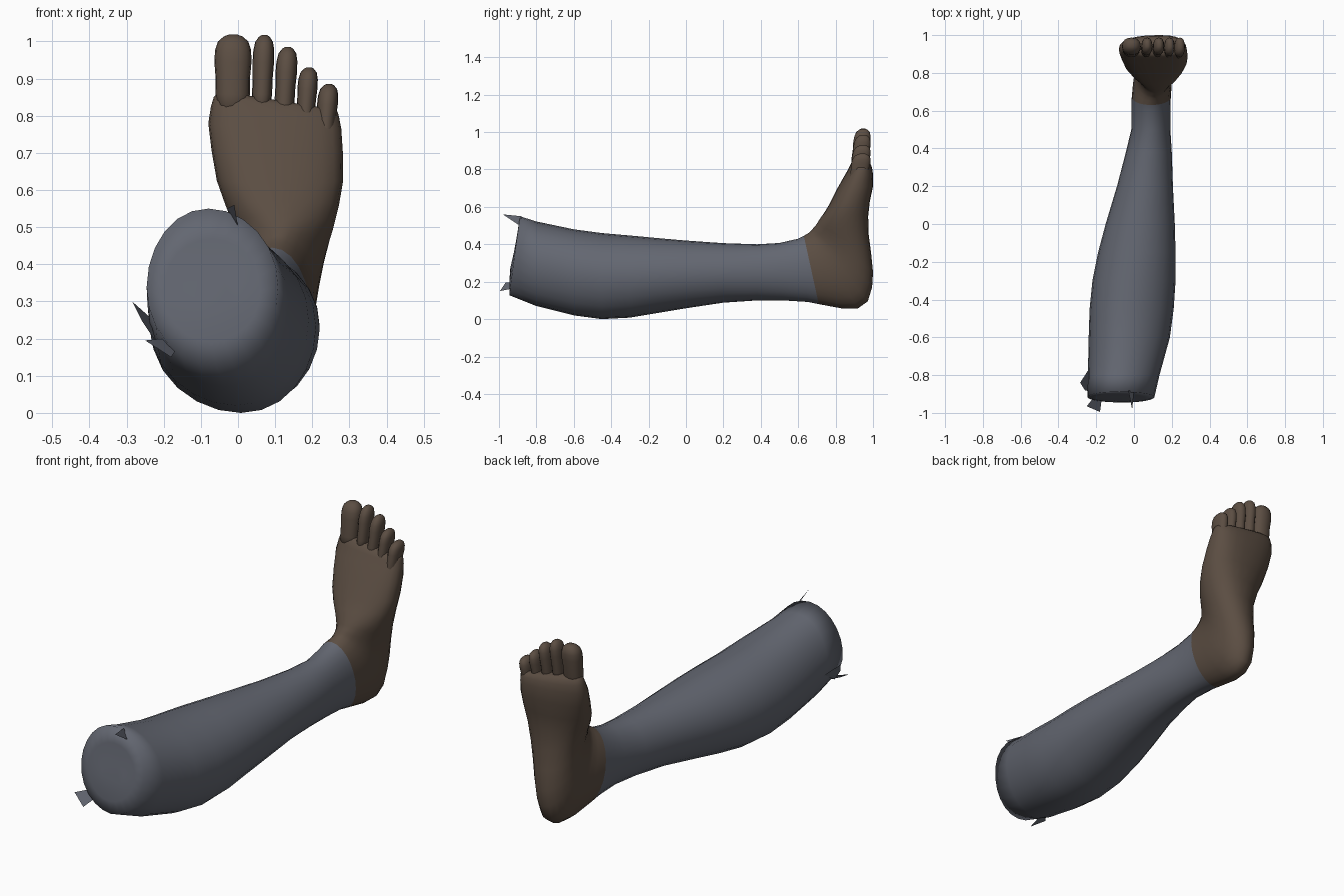
import bpy, bmesh, math


def material(name, rgb):
    m = bpy.data.materials.new(name)
    m.diffuse_color = (*rgb, 1)
    return m


CLOTH = material("cloth", (0.125, 0.135, 0.165))
SKIN = material("skin", (0.105, 0.075, 0.055))


def finish(bm, name, mat, smooth=True):
    bmesh.ops.recalc_face_normals(bm, faces=bm.faces)
    me = bpy.data.meshes.new(name)
    bm.to_mesh(me)
    bm.free()
    for p in me.polygons:
        p.use_smooth = smooth
    me.materials.append(mat)
    ob = bpy.data.objects.new(name, me)
    bpy.context.collection.objects.link(ob)
    return ob


def power(v, p):
    return math.copysign(abs(v) ** p, v)


def loft(name, stations, mat, n=24, slope=None, square=None, caps=(0, -1)):
    """Station: upper (y, z), lower (y, z), x range, sideways lean of the upper edge."""
    bm = bmesh.new()
    rings = []
    for k, (ay, az, by, bz, x0, x1, lean) in enumerate(stations):
        cx, w = (x0 + x1) / 2, (x1 - x0) / 2
        s = slope(k) if slope else 0
        e = square(k) if square else 1
        ring = []
        for i in range(n):
            a = 2 * math.pi * i / n
            c, d = power(math.cos(a), e), power(math.sin(a), e)
            x = cx + w * d + lean * c * (1 - d * d)
            y = (ay + by) / 2 + c * (ay - by) / 2
            z = (az + bz) / 2 + c * (az - bz) / 2 - s * (x - cx)
            ring.append(bm.verts.new((x, y, z)))
        rings.append(ring)
    for r, q in zip(rings, rings[1:]):
        for i in range(n):
            j = (i + 1) % n
            bm.faces.new((r[i], r[j], q[j], q[i]))
    for c in caps:
        bm.faces.new(rings[c])
    return finish(bm, name, mat)


# Lower leg with a shallow rounded knee end
leg = [
    (-.915, .38, -.94, .27, -.12, 0, 0),
    (-.90, .47, -.945, .19, -.20, .06, 0),
    (-.888, .55, -.945, .128, -.246, .108, -.01),
    (-.80, .522, -.80, .07, -.244, .135, -.02),
    (-.60, .48, -.60, .02, -.24, .19, -.02),
    (-.45, .46, -.45, .0, -.235, .21, -.02),
    (-.30, .447, -.30, .008, -.22, .22, -.01),
    (-.15, .433, -.15, .033, -.19, .22, 0),
    (0, .42, 0, .058, -.15, .216, 0),
    (.20, .406, .20, .088, -.09, .206, 0),
    (.38, .40, .38, .10, -.043, .20, 0),
    (.50, .407, .52, .10, -.012, .192, 0),
    (.60, .43, .65, .092, -.012, .192, 0),
    (.63, .445, .71, .08, -.012, .195, 0),
]
loft("lower_leg", leg, CLOTH, caps=(0,))

# Foot: sections fan around the ankle, then run up to the toes
foot = [
    leg[-1],
    (.65, .457, .84, .056, -.005, .20, 0),
    (.665, .468, .92, .058, .002, .205, 0),
    (.675, .478, .972, .095, .005, .208, 0),
    (.68, .486, .995, .17, .008, .213, 0),
    (.69, .496, 1.0, .25, .008, .222, 0),
    (.70, .51, .99, .35, .005, .236, -.005),
    (.715, .535, .977, .45, -.008, .255, -.01),
    (.74, .57, .974, .55, -.034, .272, -.02),
    (.77, .62, .983, .63, -.057, .283, -.03),
    (.81, .70, 1.0, .71, -.071, .282, -.035),
    (.85, .77, 1.0, .775, -.08, .278, -.03),
    (.873, .81, .995, .81, -.073, .272, -.02),
    (.885, .832, .985, .83, -.065, .268, -.01),
    (.90, .842, .97, .84, -.05, .255, 0),
]
loft("foot", foot, SKIN, slope=lambda k: .16 * max(0, k - 10) / 4,
     square=lambda k: 1 - .035 * max(0, k - 6), caps=(-1,))

# Toes: base x, tip x, half width, base z, tip z, upper y
toes = [
    ("big_toe", -.015, -.013, .050, .79, 1.018, .90),
    ("second_toe", .062, .071, .029, .79, 1.017, .90),
    ("third_toe", .121, .134, .029, .77, .985, .90),
    ("fourth_toe", .178, .191, .027, .75, .93, .895),
    ("little_toe", .232, .245, .028, .715, .885, .89),
]
profile = [(0, .75), (.3, .93), (.5, .93), (.68, 1), (.82, .97), (.92, .82), (.98, .5), (1, .25)]
for name, xb, xt, w, zb, zt, y in toes:
    rows = []
    for t, f in profile:
        cx = xb + (xt - xb) * t
        z = zb + (zt - zb) * t
        mid = (y + .985) / 2 - .022 + .028 * t
        depth = (.988 - y) / 2 * f * (1.1 - .1 * t)
        rows.append((mid - depth, z, mid + depth, z, cx - w * f, cx + w * f, 0))
    loft(name, rows, SKIN, n=16, square=lambda k: .88)

# Torn scraps at the knee end
scraps = [
    [(-.03, -.88, .55), (.0, -.889, .50), (-.01, -.98, .56)],
    [(-.20, -.90, .20), (-.17, -.92, .165), (-.18, -.995, .15), (-.25, -.965, .195)],
    [(-.24, -.77, .26), (-.22, -.89, .19), (-.26, -.88, .25), (-.285, -.84, .30)],
]
for i, pts in enumerate(scraps):
    bm = bmesh.new()
    bm.faces.new([bm.verts.new(p) for p in pts])
    finish(bm, f"torn_scrap_{i + 1}", CLOTH, False)
